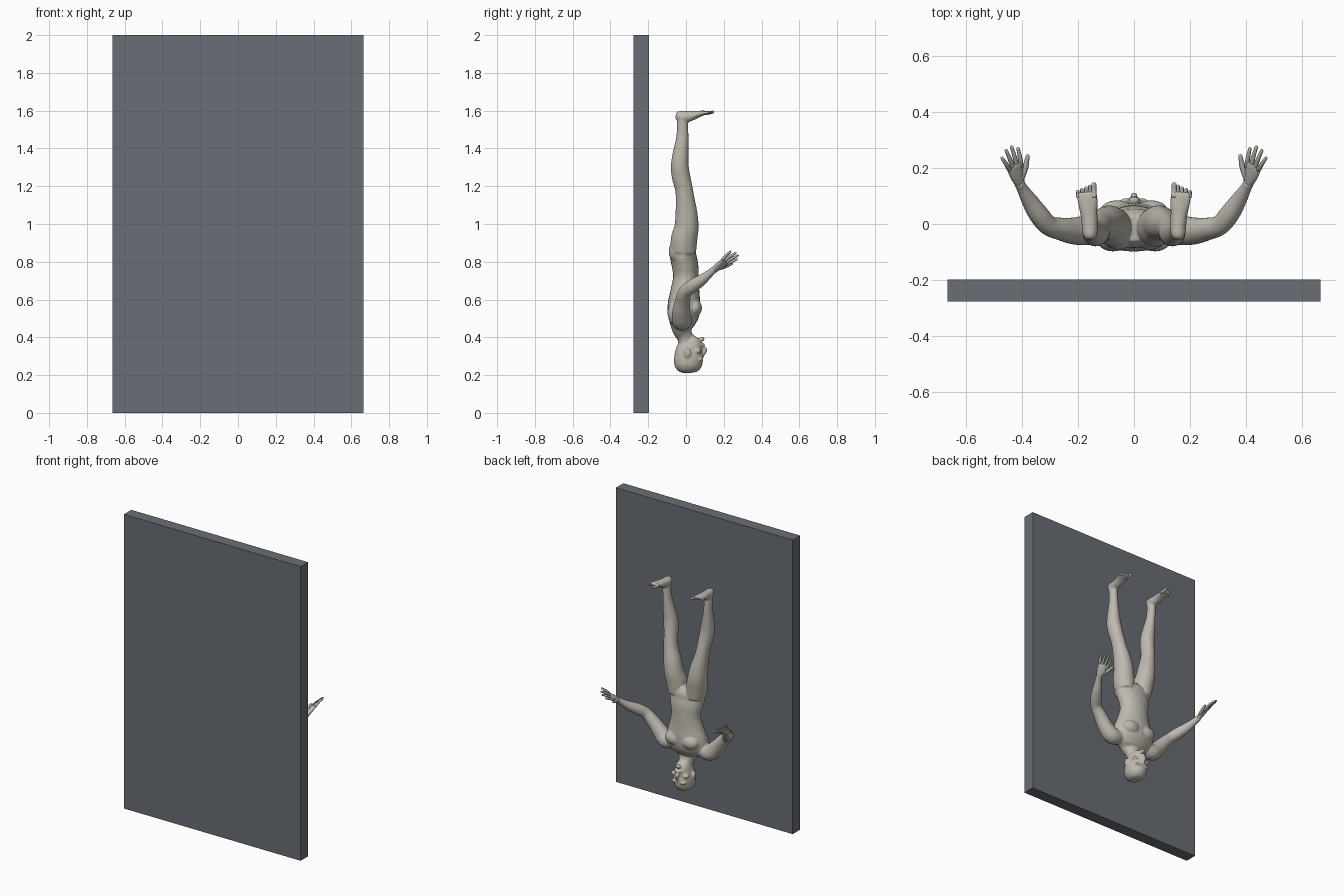
import bpy, bmesh, math
from mathutils import Vector, Matrix

cube = bpy.data.objects.get("Cube")
if cube:
    bpy.data.objects.remove(cube, do_unlink=True)


def material(name, rgb):
    m = bpy.data.materials.new(name)
    m.use_nodes = True
    m.diffuse_color = (*rgb, 1)
    m.node_tree.nodes["Principled BSDF"].inputs["Base Color"].default_value = (*rgb, 1)
    return m


SKIN = material("warm_grey_skin", (0.52, 0.49, 0.43))
CLOTH = material("blue_grey_cloth", (0.125, 0.145, 0.18))
SLATE = material("slate_grey", (0.14, 0.155, 0.18))


def finish(name, bm, *mats, smooth=True):
    bmesh.ops.recalc_face_normals(bm, faces=bm.faces)
    for f in bm.faces:
        f.smooth = smooth
    me = bpy.data.meshes.new(name)
    bm.to_mesh(me)
    bm.free()
    for m in mats:
        me.materials.append(m)
    ob = bpy.data.objects.new(name, me)
    bpy.context.collection.objects.link(ob)
    return ob


def spline(rows, steps):
    """Catmull-Rom through rows of (x, y, z, radius_a, radius_b)."""
    rows = [Vector(r) for r in rows]
    ext = [rows[0]] + rows + [rows[-1]]
    out = []
    for a, b, c, d in zip(ext, ext[1:], ext[2:], ext[3:]):
        for i in range(steps):
            t = i / steps
            out.append(b + (c - a) * (t / 2) + (2 * a - 5 * b + 4 * c - d) * (t * t / 2)
                       + (3 * b - a - 3 * c + d) * (t ** 3 / 2))
    return out + [rows[-1]]


def loft(bm, rows, up, side=1, sides=24, steps=4, round_tip=False):
    """Oval tube along a path; side = -1 mirrors it across x."""
    rows = [r if len(r) == 5 else (*r, r[3]) for r in rows]
    pts = spline(rows, steps)
    rings = []
    for i, p in enumerate(pts):
        t = (pts[min(i + 1, len(pts) - 1)] - pts[max(i - 1, 0)]).to_3d().normalized()
        rings.append((Vector(p[:3]), t, p[3], p[4]))
    if round_tip:
        c, t, ra, rb = rings[-1]
        for deg in (30, 55, 75):
            k, s = math.cos(math.radians(deg)), math.sin(math.radians(deg))
            rings.append((c + t * s * min(ra, rb), t, ra * k, rb * k))
    loops = []
    for c, t, ra, rb in rings:
        u = Vector(up).cross(t).normalized()
        v = t.cross(u)
        loop = []
        for j in range(sides):
            a = math.tau * j / sides
            q = c + u * ra * math.cos(a) + v * rb * math.sin(a)
            loop.append(bm.verts.new((q.x * side, q.y, q.z)))
        loops.append(loop)
    for lo, hi in zip(loops, loops[1:]):
        for j in range(sides):
            k = (j + 1) % sides
            bm.faces.new((lo[j], lo[k], hi[k], hi[j]))
    bm.faces.new(loops[0])
    bm.faces.new(loops[-1])


def ball(bm, centre, radii):
    bmesh.ops.create_uvsphere(bm, u_segments=20, v_segments=12, radius=1,
                              matrix=Matrix.Translation(centre) @ Matrix.Diagonal((*radii, 1)))


X, Y, Z = (1, 0, 0), (0, 1, 0), (0, 0, 1)

# Wall panel
bm = bmesh.new()
bmesh.ops.create_cube(bm, size=1, matrix=Matrix.Translation((0, -0.237, 1)) @ Matrix.Diagonal((1.33, 0.08, 2, 1)))
finish("wall_panel", bm, SLATE, smooth=False)

# Torso and neck, upside down
bm = bmesh.new()
loft(bm, [(0, -.015, .905, .05, .045), (0, -.015, .87, .115, .066), (0, -.015, .83, .123, .07),
          (0, -.005, .78, .112, .07), (0, 0, .72, .1, .068), (0, -.005, .65, .114, .076),
          (0, -.01, .58, .138, .086), (0, -.014, .52, .146, .084), (0, -.02, .47, .125, .066),
          (0, -.02, .435, .075, .05), (0, -.005, .4, .049, .042), (0, .005, .35, .045, .043)], Y)
# Head with face features
loft(bm, [(0, .01, .212, .022, .026), (0, .01, .222, .044, .053), (0, .011, .25, .063, .073),
          (0, .014, .29, .067, .077), (0, .02, .33, .062, .073), (0, .034, .36, .053, .06),
          (0, .048, .385, .041, .045), (0, .058, .4, .025, .026)], Y)
loft(bm, [(0, .085, .295, .008), (0, .094, .315, .01), (0, .1, .333, .013), (0, .088, .342, .012)], X)
ball(bm, (0, .088, .36), (.024, .012, .009))
ball(bm, (0, .085, .391), (.02, .014, .012))

for s in (-1, 1):
    # Muscle masses, brows and ears
    ball(bm, (s * .06, .045, .555), (.062, .04, .046))
    ball(bm, (s * .057, -.045, .855), (.056, .047, .062))
    ball(bm, (s * .075, -.06, .53), (.055, .038, .065))
    ball(bm, (s * .028, .078, .284), (.026, .015, .009))
    ball(bm, (s * .045, .062, .328), (.018, .02, .014))
    ball(bm, (s * .068, .008, .318), (.01, .018, .028))
    # Legs
    loft(bm, [(.068, -.015, .85, .06, .068), (.076, -.01, .92, .066, .07), (.088, .003, .985, .061, .064),
              (.1, .002, 1.06, .054, .058), (.114, -.004, 1.13, .045, .05), (.123, -.012, 1.19, .042, .047),
              (.13, -.026, 1.25, .044, .049), (.138, -.033, 1.31, .045, .047),
              (.146, -.028, 1.38, .037, .041), (.152, -.02, 1.45, .028, .033),
              (.156, -.018, 1.52, .025, .03), (.157, -.022, 1.575, .026, .03)], Y, s)
    # Feet
    loft(bm, [(.157, -.054, 1.576, .016, .016), (.157, -.04, 1.573, .025, .026),
              (.157, -.01, 1.567, .029, .032), (.16, .03, 1.573, .03, .026),
              (.164, .07, 1.583, .035, .017), (.167, .1, 1.589, .037, .011),
              (.168, .115, 1.591, .034, .008)], Z, s)
    # Arms
    loft(bm, [(.1, -.02, .505, .045), (.16, -.022, .487, .053), (.21, -.025, .53, .049),
              (.26, -.018, .59, .041), (.305, -.005, .638, .036), (.34, .035, .672, .036),
              (.37, .08, .702, .03), (.397, .125, .738, .021), (.411, .149, .759, .019)], Z, s)

# Fuse the body into one smooth skin
body = finish("body_and_shorts", bm, SKIN, CLOTH)
fuse = body.modifiers.new("fuse", 'REMESH')
fuse.mode = 'VOXEL'
fuse.voxel_size = 0.005
soften = body.modifiers.new("soften", 'SMOOTH')
soften.factor = 0.5
soften.iterations = 7
fused = bpy.data.meshes.new_from_object(body.evaluated_get(bpy.context.evaluated_depsgraph_get()))
body.modifiers.clear()
body.data = fused

# Shorts: cut clean hems and colour the band between them
WAIST, HEM = 0.78, 0.985
bm = bmesh.new()
bm.from_mesh(fused)
for z in (WAIST, HEM):
    bmesh.ops.bisect_plane(bm, geom=bm.verts[:] + bm.edges[:] + bm.faces[:],
                           plane_co=(0, 0, z), plane_no=Z, dist=1e-5)
for f in bm.faces:
    f.smooth = True
    f.material_index = int(WAIST < f.calc_center_median().z < HEM)
bm.to_mesh(fused)
bm.free()
fused.materials.clear()
for m in (SKIN, CLOTH):
    fused.materials.append(m)

# Hands and toes
wrist, knuckles = Vector((.406, .14, .751)), Vector((.425, .205, .8))
spread = Vector((.8, -.18, .58)).normalized()
palm_normal = (knuckles - wrist).cross(spread).normalized()
tips = [(.413, .268, .812), (.436, .274, .832), (.455, .261, .845), (.47, .234, .853)]
for s, label in ((1, "left"), (-1, "right")):
    bm = bmesh.new()
    mid = wrist.lerp(knuckles, .55)
    loft(bm, [(*wrist, .017, .016), (*mid, .029, .014), (*knuckles, .033, .01)],
         palm_normal, s, 16, 4, True)
    for i, tip in enumerate(tips):
        base = wrist.lerp(knuckles, .9) + spread * (i - 1.5) * .0175
        bend = base.lerp(Vector(tip), .5) - palm_normal * .003
        loft(bm, [(*base, .009), (*bend, .008), (*tip, .006)], palm_normal, s, 10, 3, True)
    loft(bm, [(.405, .158, .762, .012), (.388, .198, .772, .011), (.379, .242, .789, .007)],
         palm_normal, s, 10, 3, True)
    finish(label + "_hand", bm, SKIN)

    bm = bmesh.new()
    for i in range(5):
        x, r = .143 + i * .0142, (.011 if i == 0 else .0075)
        loft(bm, [(x, .095, 1.588, r), (x, .12 - i * .003, 1.588, r * .85),
                  (x, .14 - i * .006, 1.592, r * .8)], Z, s, 10, 3, True)
    finish(label + "_toes", bm, SKIN)
